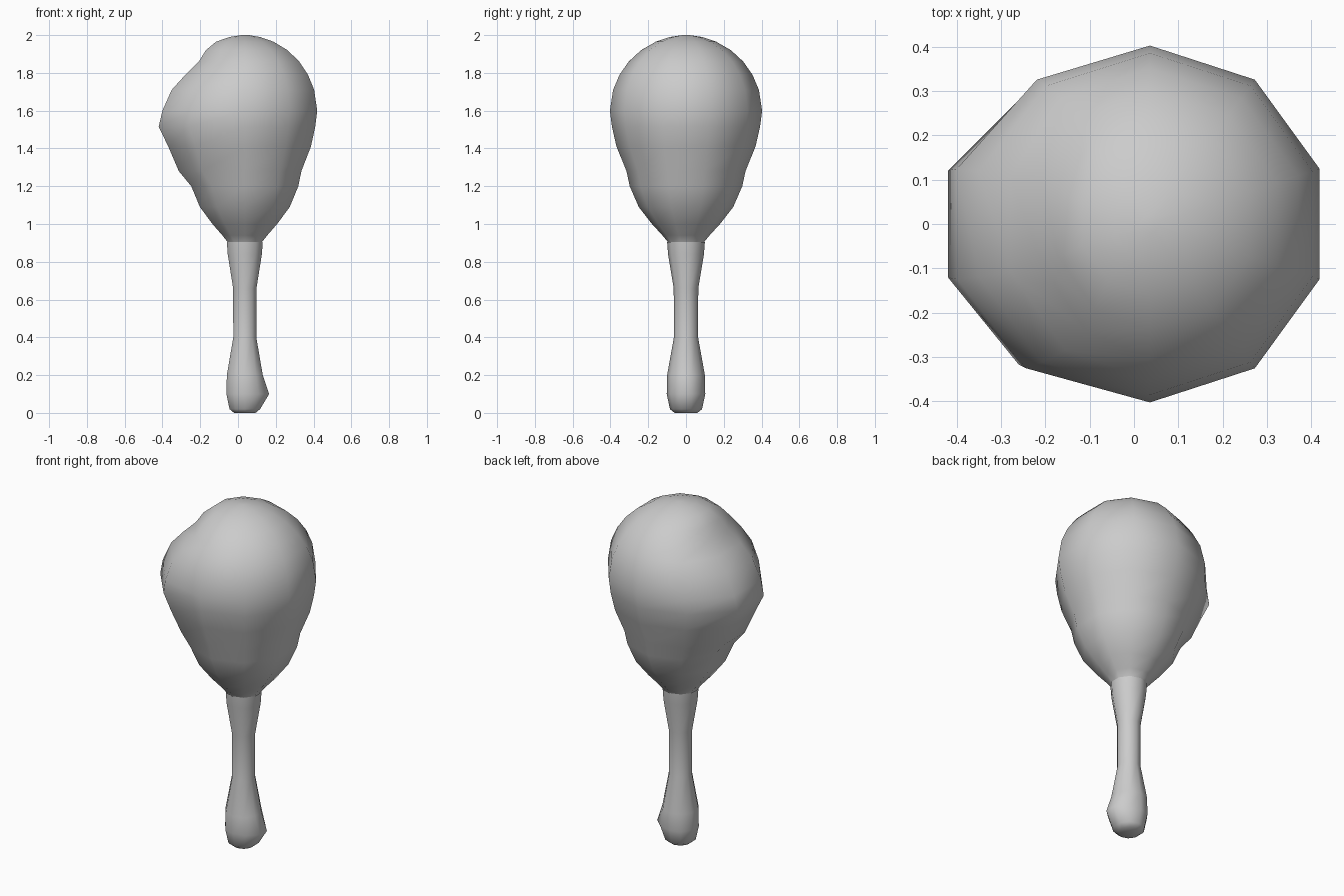
import bpy, bmesh
from math import cos, sin, radians

if "Cube" in bpy.data.objects:
    bpy.data.objects.remove(bpy.data.objects["Cube"])

CX = 0.036   # axis of the rattle
SIDES = 10


def lathe(name, rings, weights, cap_top=True):
    """Stack ten-sided rings (z, radius, sideways push); weights pick the pushed corners."""
    bm = bmesh.new()
    loops = []
    for z, r, push in rings:
        loop = []
        for i in range(SIDES):
            deg = 18 + 36 * i
            a = radians(deg)
            x = CX + r * cos(a) + push * weights.get(deg, 0)
            loop.append(bm.verts.new((x, r * sin(a), z)))
        loops.append(loop)
    for lo, hi in zip(loops, loops[1:]):
        for i in range(SIDES):
            j = (i + 1) % SIDES
            bm.faces.new((lo[i], lo[j], hi[j], hi[i]))
    bm.faces.new(loops[0][::-1])
    if cap_top:
        bm.faces.new(loops[-1])
    for f in bm.faces:
        f.smooth = True
    me = bpy.data.meshes.new(name)
    bm.to_mesh(me)
    bm.free()
    ob = bpy.data.objects.new(name, me)
    bpy.context.collection.objects.link(ob)
    return ob


# Rattle head: egg with a waist and a dented bulge on the left
head = [
    (0.83, 0.075, 0), (0.90, 0.092, 0), (0.94, 0.125, 0), (1.00, 0.18, 0),
    (1.09, 0.25, 0), (1.20, 0.298, 0), (1.28, 0.315, -0.05), (1.41, 0.368, -0.055),
    (1.515, 0.392, -0.083), (1.60, 0.403, -0.053), (1.71, 0.386, -0.02),
    (1.79, 0.352, 0.02), (1.86, 0.303, 0.045), (1.92, 0.238, 0.02),
    (1.965, 0.16, 0), (1.99, 0.085, 0), (2.0, 0.02, 0),
]
lathe("rattle_head", head, {162: 1, 198: 1, 126: 0.35, 234: 0.8})

# Handle: flared neck, slim grip, rounded knob pushed out to the right
handle = [
    (0.0, 0.06, 0), (0.02, 0.085, 0), (0.10, 0.102, 0.032), (0.20, 0.1, 0),
    (0.40, 0.064, 0), (0.66, 0.065, 0), (0.84, 0.095, 0), (0.905, 0.1, 0),
]
lathe("handle", handle, {18: 1, 342: 1, 54: 0.4, 306: 0.4}, cap_top=False)
